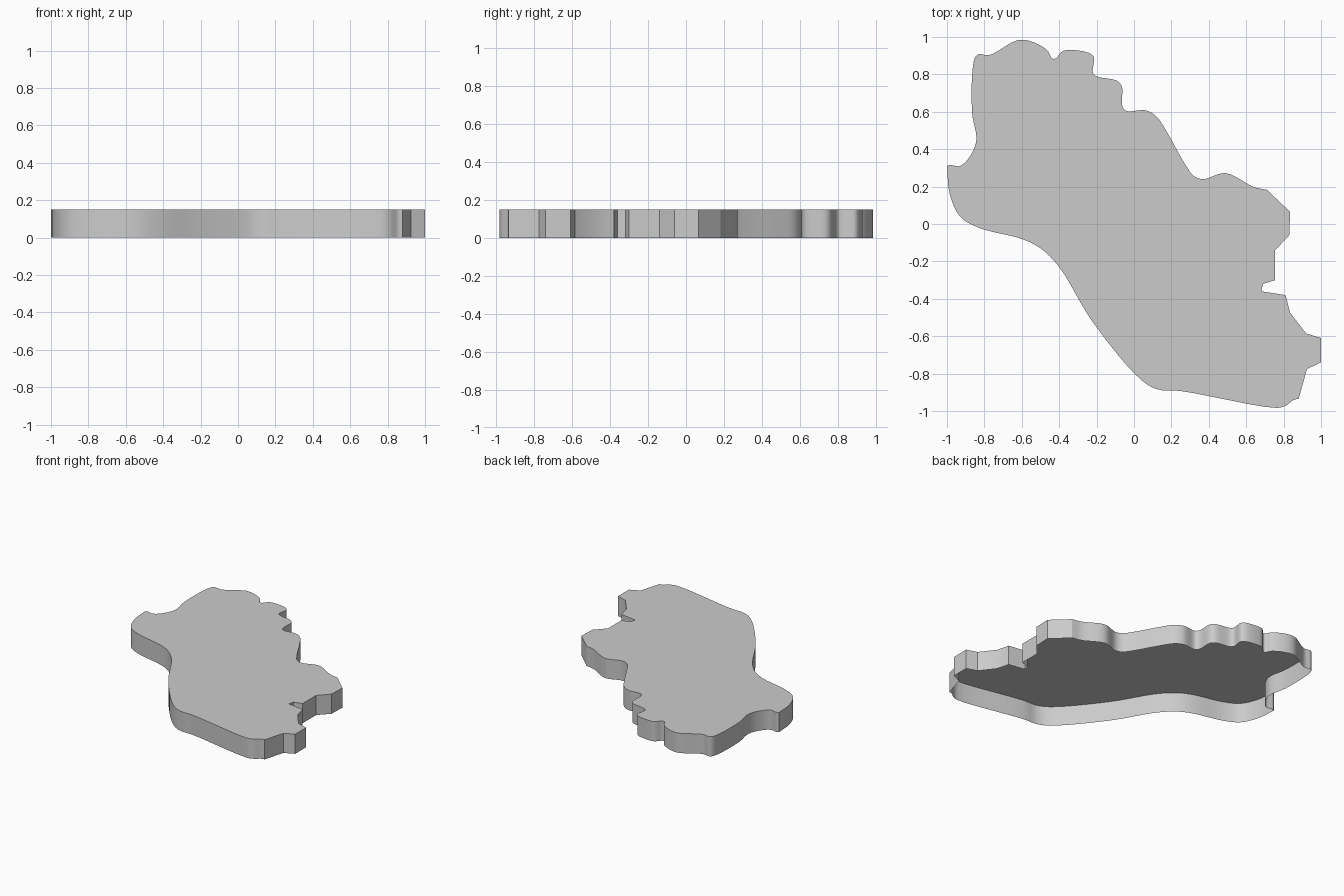
import bpy, bmesh
from mathutils import Vector
from mathutils.geometry import interpolate_bezier

if "Cube" in bpy.data.objects:
    bpy.data.objects.remove(bpy.data.objects["Cube"])

HEIGHT = 0.15

# Flowing edge: left tip, over the top, down to the right shoulder
UPPER = [(-1, .31), (-.985, .316), (-.93, .31), (-.875, .365), (-.843, .45), (-.865, .59),
         (-.865, .8), (-.85, .89), (-.83, .908), (-.775, .903), (-.64, .977),
         (-.6, .985), (-.54, .973), (-.465, .93), (-.437, .885), (-.42, .885),
         (-.38, .925), (-.33, .93), (-.24, .914), (-.214, .89), (-.22, .81), (-.2, .79),
         (-.09, .765), (-.065, .735), (-.062, .63), (-.04, .604), (.06, .608),
         (.12, .575), (.18, .485), (.27, .325), (.32, .257), (.37, .24), (.49, .272),
         (.64, .198), (.71, .183)]
# Jagged right edge with straight segments
JAGGED = [(.835, .065), (.83, -.06), (.755, -.14), (.755, -.3), (.69, -.32), (.68, -.36),
          (.81, -.38), (.835, -.475), (.92, -.585), (1, -.61), (1, -.74), (.925, -.775)]
# Flowing lower-left edge back to the tip
LOWER = [(.88, -.935), (.855, -.94), (.81, -.972), (.76, -.983), (.25, -.893), (.13, -.885),
         (.04, -.835), (-.22, -.525), (-.4, -.23), (-.5, -.13), (-.6, -.08),
         (-.83, -.02), (-.93, .04), (-.985, .16), (-1, .31)]


def smooth_run(points, steps=6):
    """Spline through the points, balanced for uneven spacing."""
    pts = [Vector((x, y, 0)) for x, y in points]
    seg = [(b - a) for a, b in zip(pts, pts[1:])]
    t = [s.length ** 0.5 for s in seg]
    slope = [s / k for s, k in zip(seg, t)]
    tan = [slope[0]]
    for i in range(1, len(seg)):
        tan.append((slope[i - 1] * t[i] + slope[i] * t[i - 1]) / (t[i - 1] + t[i]))
    tan.append(slope[-1])
    out = []
    for i, k in enumerate(t):
        out += interpolate_bezier(pts[i], pts[i] + tan[i] * k / 3,
                                  pts[i + 1] - tan[i + 1] * k / 3, pts[i + 1], steps + 1)[:-1]
    return out + [pts[-1]]


outline = smooth_run(UPPER) + [Vector((x, y, 0)) for x, y in JAGGED] + smooth_run(LOWER)[:-1]
outline.reverse()

# Top sheet and side skirt, open underneath
bm = bmesh.new()
top = [bm.verts.new((p.x, p.y, HEIGHT)) for p in outline]
base = [bm.verts.new((p.x, p.y, 0)) for p in outline]
bm.faces.new(top)
for i in range(len(top)):
    j = (i + 1) % len(top)
    bm.faces.new((base[i], base[j], top[j], top[i]))

mesh = bpy.data.meshes.new("land_slab")
bm.to_mesh(mesh)
bm.free()
slab = bpy.data.objects.new("land_slab", mesh)
bpy.context.collection.objects.link(slab)
bpy.context.view_layer.objects.active = slab
slab.select_set(True)
bpy.ops.object.shade_smooth_by_angle()
